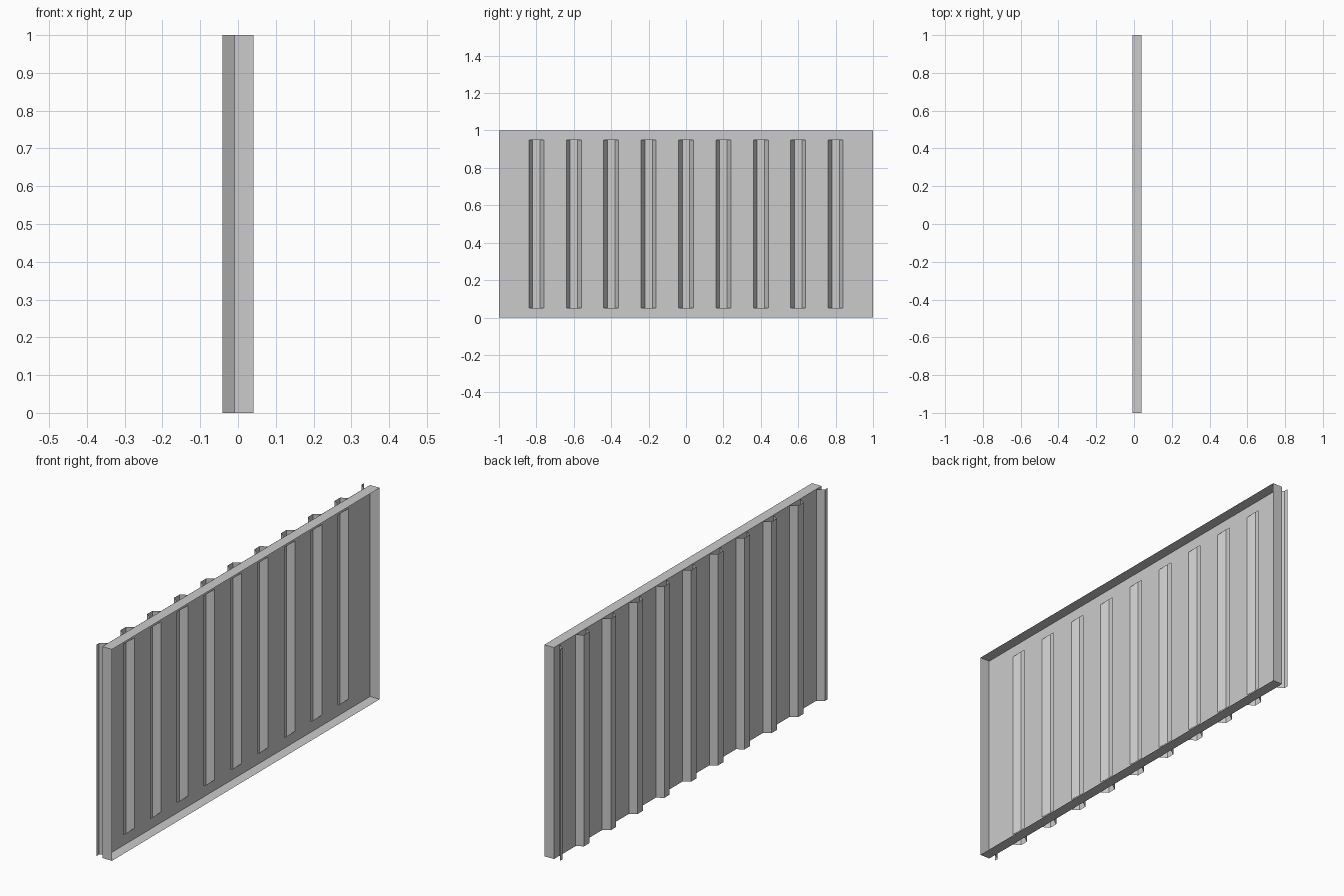
import bpy

if "Cube" in bpy.data.objects:
    bpy.data.objects.remove(bpy.data.objects["Cube"])

X_FRONT, X_BASE, X_RIB = 0.041, -0.009, -0.041   # open edge, flange plane, rib crest
HALF_LEN, HEIGHT, FLANGE = 1.0, 1.0, 0.05


def make_object(name, verts, faces):
    mesh = bpy.data.meshes.new(name)
    mesh.from_pydata(verts, [], faces)
    mesh.update()
    obj = bpy.data.objects.new(name, mesh)
    bpy.context.collection.objects.link(obj)
    return obj


# Perimeter frame: thin L-section (outer web + inward flange) swept round a rectangle
def build_frame():
    section = [(X_FRONT, 0), (X_BASE, 0), (X_BASE, FLANGE)]   # (x, inset)
    verts, faces = [], []
    for x, inset in section:
        y, lo, hi = HALF_LEN - inset, inset, HEIGHT - inset
        verts += [(x, -y, lo), (x, y, lo), (x, y, hi), (x, -y, hi)]
    for ring in range(len(section) - 1):
        for i in range(4):
            j = (i + 1) % 4
            a, b = ring * 4, ring * 4 + 4
            faces.append((a + i, b + i, b + j, a + j))
    make_object("perimeter_frame", verts, faces)


# Corrugated sheet: trapezoid ribs every 0.2, half ribs at both ends
def build_sheet():
    base = X_BASE - 0.0008   # just behind the flange
    rib = [(-0.04, base), (-0.02, X_RIB), (0.02, X_RIB), (0.04, base)]
    outline = [(X_RIB, -HALF_LEN)]
    for k in range(11):
        centre = -HALF_LEN + 0.2 * k
        outline += [(x, centre + dy) for dy, x in rib
                    if abs(centre + dy) < HALF_LEN]
    outline.append((X_RIB, HALF_LEN))
    n = len(outline)
    verts = [(x, y, z) for z in (0, HEIGHT) for x, y in outline]
    faces = [(i, i + 1, n + i + 1, n + i) for i in range(n - 1)]
    make_object("corrugated_sheet", verts, faces)


build_frame()
build_sheet()
